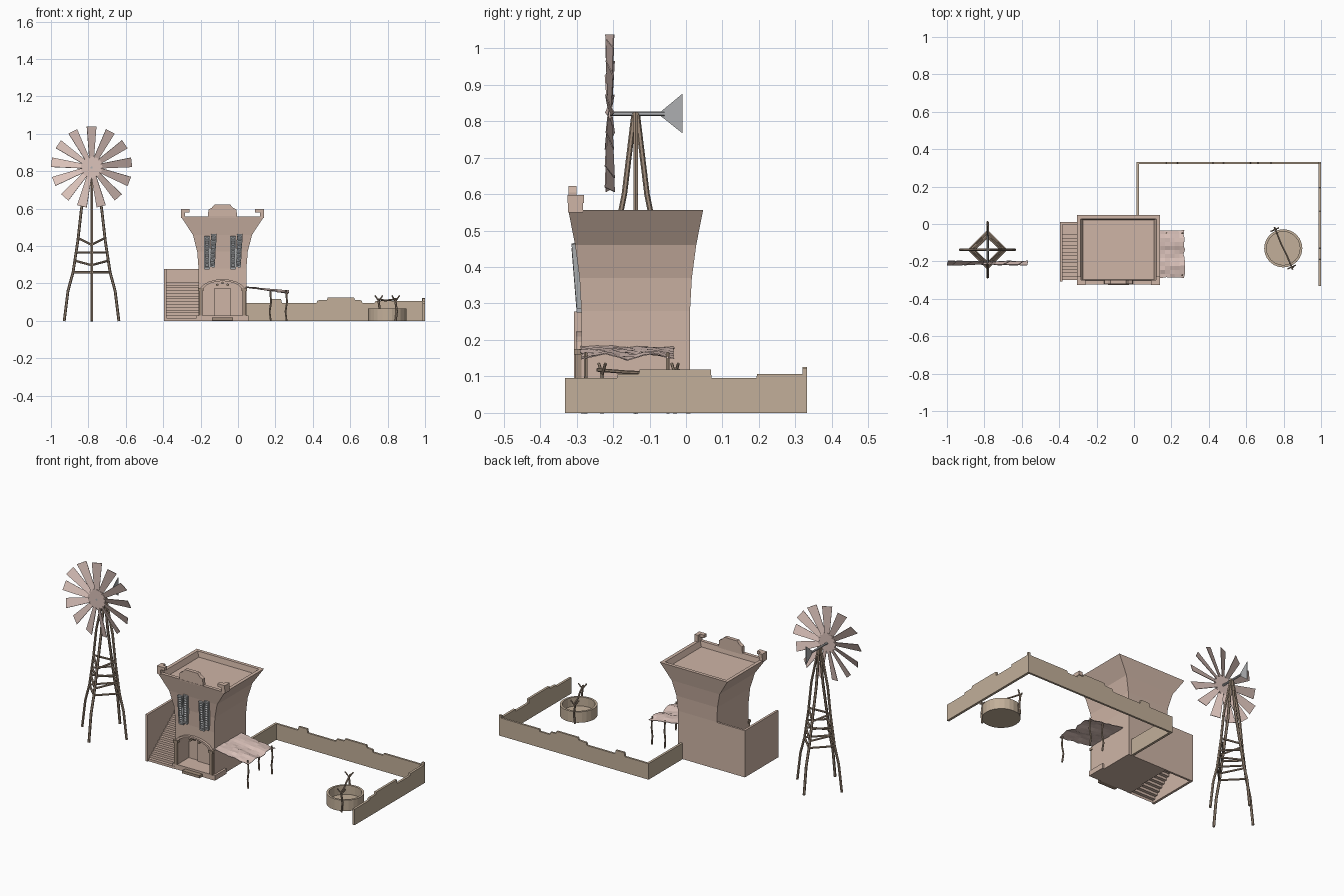
import bpy, bmesh, math, random
from mathutils import Vector, Matrix

if "Cube" in bpy.data.objects:
    bpy.data.objects.remove(bpy.data.objects["Cube"])
random.seed(3)

def mat(name, c):
    m = bpy.data.materials.new(name)
    m.diffuse_color = (*c, 1)
    m.use_nodes = True
    m.node_tree.nodes["Principled BSDF"].inputs["Base Color"].default_value = m.diffuse_color
    return m

ADOBE = mat("adobe", (.62, .46, .38))
WALL = mat("wall_clay", (.54, .43, .32))
WOOD = mat("wood", (.36, .27, .2))
BLADE = mat("blade_paint", (.72, .55, .5))
GREY = mat("shutter_grey", (.42, .43, .44))

def finish(name, bm, m):
    bmesh.ops.recalc_face_normals(bm, faces=bm.faces[:])
    me = bpy.data.meshes.new(name)
    bm.to_mesh(me)
    bm.free()
    me.materials.append(m)
    ob = bpy.data.objects.new(name, me)
    bpy.context.scene.collection.objects.link(ob)
    return ob

def add_box(bm, x0, x1, y0, y1, z0, z1, M=Matrix()):
    S = Matrix.Diagonal((x1 - x0, y1 - y0, z1 - z0, 1))
    T = Matrix.Translation(((x0 + x1) / 2, (y0 + y1) / 2, (z0 + z1) / 2))
    bmesh.ops.create_cube(bm, size=1, matrix=M @ T @ S)

def box(name, *d, m=ADOBE):
    bm = bmesh.new()
    add_box(bm, *d)
    return finish(name, bm, m)

def add_rod(bm, pts, r, r2=None, sides=6):
    for a, b in zip(pts, pts[1:]):
        a, b = Vector(a), Vector(b)
        d = b - a
        M = Matrix.Translation((a + b) / 2) @ d.to_track_quat('Z', 'Y').to_matrix().to_4x4()
        bmesh.ops.create_cone(bm, cap_ends=True, segments=sides, radius1=r, radius2=r2 or r,
                              depth=d.length + r * .4, matrix=M)

def prism(name, pts, axis, a, b, m):
    """Extrude a (u, z) outline along x or y from a to b."""
    bm = bmesh.new()
    put = (lambda u, z: (u, a, z)) if axis == 'y' else (lambda u, z: (a, u, z))
    f = bm.faces.new([bm.verts.new(put(*p)) for p in pts])
    ext = bmesh.ops.extrude_face_region(bm, geom=[f])
    v = (0, b - a, 0) if axis == 'y' else (b - a, 0, 0)
    bmesh.ops.translate(bm, vec=v, verts=[e for e in ext['geom'] if isinstance(e, bmesh.types.BMVert)])
    return finish(name, bm, m)

# Flared tower with sunken roof
CX, CY = -.083, -.138
bm = bmesh.new()
rings = []
for z, hx, hy in [(0, .128, .149), (.28, .128, .149), (.37, .135, .154), (.46, .158, .166),
                  (.557, .222, .185), (.557, .202, .165), (.525, .19, .16)]:
    rings.append([bm.verts.new((CX + sx * hx, CY + sy * hy, z))
                  for sx, sy in [(-1, -1), (1, -1), (1, 1), (-1, 1)]])
for a, b in zip(rings, rings[1:]):
    for i in range(4):
        j = (i + 1) % 4
        bm.faces.new((a[i], a[j], b[j], b[i]))
bm.faces.new(rings[0][::-1])
bm.faces.new(rings[-1])
tower = finish("tower", bm, ADOBE)

# Arched porch recess cut into the front
arch = [(CX - .108, .03)] + [(CX - .108 * math.cos(t * math.pi / 10), .155 + .058 * math.sin(t * math.pi / 10))
                             for t in range(11)] + [(CX + .108, .03)]
cutter = prism("porch_cutter", arch, 'y', -.35, -.19, ADOBE)
cutter.hide_render = True
mod = tower.modifiers.new("porch", 'BOOLEAN')
mod.operation, mod.object, mod.solver = 'DIFFERENCE', cutter, 'EXACT'
bpy.context.view_layer.objects.active = tower
bpy.ops.object.modifier_apply(modifier="porch")
bpy.data.objects.remove(cutter)

# Arch trim, porch floor, step, posts, door
outer = [(CX - .124 * math.cos(t * math.pi / 10), .155 + .068 * math.sin(t * math.pi / 10)) for t in range(11)]
prism("arch_trim", outer + arch[1:-1][::-1], 'y', -.302, -.28, ADOBE)
box("porch_floor", CX - .14, CX + .14, -.298, -.19, 0, .03)
box("front_step", CX - .057, CX + .057, -.325, -.29, .002, .018, m=WOOD)
box("door", CX - .043, CX + .043, -.2, -.186, .03, .175)
for s in (-1, 1):
    bm = bmesh.new()
    add_box(bm, CX + s * .116 - .009, CX + s * .116 + .009, -.304, -.286, .03, .165)
    add_box(bm, CX + s * .116 - .014, CX + s * .116 + .014, -.307, -.283, .16, .175)
    finish("porch_post", bm, WOOD)
bm = bmesh.new()
for x in (-.028, 0, .028):
    add_rod(bm, [(CX + x, -.292, .193 + .01 * (x == 0)), (CX + x, -.19, .193 + .01 * (x == 0))], .007)
finish("porch_beams", bm, WOOD)

# Parapet ornaments
prism("parapet_centre", [(-.162, .55), (-.158, .595), (-.14, .605), (-.125, .622), (-.042, .622),
                         (-.027, .605), (-.008, .595), (-.004, .55)], 'y', -.322, -.3, ADOBE)
for s in (-1, 1):
    bm = bmesh.new()
    a, b, c = CX + s * .223, CX + s * .2, CX + s * .175
    add_box(bm, min(a, b), max(a, b), -.323, -.282, .55, .585)
    add_box(bm, min(a, c), max(a, c), -.325, -.3, .58, .598)
    add_box(bm, min(a, b), max(a, b), -.325, -.28, .575, .598)
    finish("parapet_corner", bm, ADOBE)

# Louvred shutters
for wx in (CX - .067, CX + .072):
    for s in (-1, 1):
        M = (Matrix.Translation((wx + s * .016, -.299, .37 + s * .006)) @ Matrix.Rotation(.08, 4, 'X')
             @ Matrix.Rotation(s * .03 + .03, 4, 'Y'))
        bm = bmesh.new()
        for e in (-1, 1):
            add_box(bm, e * .012 - .003, e * .012 + .003, -.008, .008, -.087, .087, M)
            add_box(bm, -.014, .014, -.008, .008, e * .084 - .005, e * .084 + .005, M)
        add_box(bm, -.012, .012, .002, .006, -.085, .085, M)
        for i in range(11):
            L = M @ Matrix.Translation((0, -.002, -.07 + i * .014)) @ Matrix.Rotation(.6, 4, 'X')
            add_box(bm, -.011, .011, -.005, .005, -.0015, .0015, L)
        finish("shutter", bm, GREY)

# Side staircase with outer and back walls
box("stair_outer_wall", -.395, -.381, -.307, .01, 0, .278)
box("stair_back_wall", -.395, -.2, -.002, .01, 0, .278)
bm = bmesh.new()
N = 14
path = []
for i in range(N):
    y = -.3 + i * .0185
    path += [(y, i * .0148), (y, (i + 1) * .0148)]
path.append((0, N * .0148))
cols = [[bm.verts.new((x, y, z)) for y, z in path] for x in (-.385, -.205)]
for i in range(len(path) - 1):
    bm.faces.new((cols[0][i], cols[1][i], cols[1][i + 1], cols[0][i + 1]))
finish("stairs", bm, ADOBE)

# Yard walls with stepped tops
box("yard_wall_left", .014, .028, 0, .33, 0, .095, m=WALL)
H = .095
prism("yard_wall_back", [(.014, 0), (.014, H), (.17, H), (.175, .118), (.23, .118), (.235, H), (.42, H),
                         (.425, .11), (.475, .112), (.48, .126), (.62, .126), (.625, .112), (.66, .11),
                         (.665, H), (.73, H), (.735, .107), (.985, .107), (.985, .122), (1, .122), (1, 0)],
      'y', .32, .332, WALL)
prism("yard_wall_right", [(-.332, 0), (-.332, H), (-.19, H), (-.187, .106), (-.13, .106), (-.127, .119),
                          (.068, .119), (.07, H), (.193, H), (.195, .107), (.332, .107), (.332, 0)],
      'x', .986, 1, WALL)

# Ragged canopy and crooked posts
bm = bmesh.new()
bmesh.ops.create_grid(bm, x_segments=9, y_segments=12, size=.5)
for v in bm.verts:
    u, w = v.co.x + .5, v.co.y
    ragged = random.uniform(-.008, .006) if u > .95 or abs(w) > .48 else 0
    v.co = (.04 + .228 * u + (ragged if u > .5 else 0), -.16 + w * .255 + ragged * .5,
            .183 - .028 * u + random.uniform(-.003, .003) - .007 * math.cos(w * 12) * u)
cloth = finish("canopy", bm, BLADE)
sol = cloth.modifiers.new("thickness", 'SOLIDIFY')
sol.thickness = .003
for x, y in [(.26, -.275), (.26, -.05), (.175, -.05)]:
    bm = bmesh.new()
    add_rod(bm, [(x, y, 0), (x - .006, y + .003, .05), (x + .002, y, .1), (x - .003, y, .165)], .005)
    finish("canopy_post", bm, WOOD)

# Round well: open ring with a floor
WX, WY = .798, -.13
bm = bmesh.new()
prof = [(.102, 0), (.102, .065), (.089, .065), (.089, .012)]
loops = [[bm.verts.new((WX + r * math.cos(i * math.tau / 24), WY + r * math.sin(i * math.tau / 24), z))
          for i in range(24)] for r, z in prof]
for a, b in zip(loops, loops[1:]):
    for i in range(24):
        bm.faces.new((a[i], a[i - 1], b[i - 1], b[i]))
bm.faces.new(loops[0])
bm.faces.new(loops[-1])
finish("well", bm, WALL)

# Well posts with forked tops and crossbar
bm = bmesh.new()
for s in (-1, 1):
    px, py = WX - s * .045, WY + s * .1
    add_rod(bm, [(px, py, 0), (px + .006, py, .05), (px - .002, py, .11)], .006)
    for e in (-1, 1):
        add_rod(bm, [(px, py, .105), (px + e * .02, py + e * .009, .135)], .004)
add_rod(bm, [(WX - .047, WY + .113, .115), (WX - .01, WY + .02, .109), (WX + .02, WY - .04, .112),
             (WX + .05, WY - .113, .118)], .005)
finish("well_frame", bm, WOOD)

# Windmill legs and diamond braces
MX, MY, MZ = -.783, -.138, .822
prof = [(0, .146, .146), (.16, .126, .126), (.26, .099, .099), (.43, .073, .065), (.6, .054, .031), (MZ, .006, .004)]

def leg_at(k, z):
    for (z0, a0, b0), (z1, a1, b1) in zip(prof, prof[1:]):
        if z0 <= z <= z1:
            t = (z - z0) / (z1 - z0)
            dx, dy = [(1, 0), (0, 1), (-1, 0), (0, -1)][k % 4]
            return (MX + dx * (a0 + t * (a1 - a0)), MY + dy * (b0 + t * (b1 - b0)), z)

for k in range(4):
    bm = bmesh.new()
    add_rod(bm, [leg_at(k, p[0]) for p in prof], .0075)
    finish("windmill_leg", bm, WOOD)
bm = bmesh.new()
for z, dz in [(.26, 0), (.31, .012), (.365, 0), (.425, .018)]:
    for k in range(4):
        e = dz * (-1) ** k
        add_rod(bm, [leg_at(k, z + e), leg_at(k + 1, z - e)], .006)
finish("windmill_braces", bm, WOOD)

# Windmill wheel: hub disc and 13 pitched blades
bm = bmesh.new()
bmesh.ops.create_cone(bm, cap_ends=True, segments=20, radius1=.058, radius2=.058, depth=.006,
                      matrix=Matrix.Translation((MX, -.21, MZ)) @ Matrix.Rotation(math.pi / 2, 4, 'X'))
finish("wheel_hub", bm, BLADE)
for i in range(13):
    M = (Matrix.Translation((MX, -.209, MZ)) @ Matrix.Rotation(i * math.tau / 13, 4, 'Y')
         @ Matrix.Rotation(.42 + random.uniform(-.08, .08), 4, 'Z'))
    ob = prism("wheel_blade", [(-.014, .05), (-.028, .216), (.028, .216), (.014, .05)], 'y', -.0015, .0015, BLADE)
    ob.data.transform(M)

# Tail boom and vane
bm = bmesh.new()
add_rod(bm, [(MX, -.212, MZ - .002), (MX, -.06, MZ - .002)], .0065)
finish("tail_boom", bm, GREY)
prism("tail_vane", [(-.068, MZ - .009), (-.01, MZ - .055), (-.01, MZ + .053), (-.068, MZ + .005)], 'x',
      MX - .002, MX + .002, GREY)
